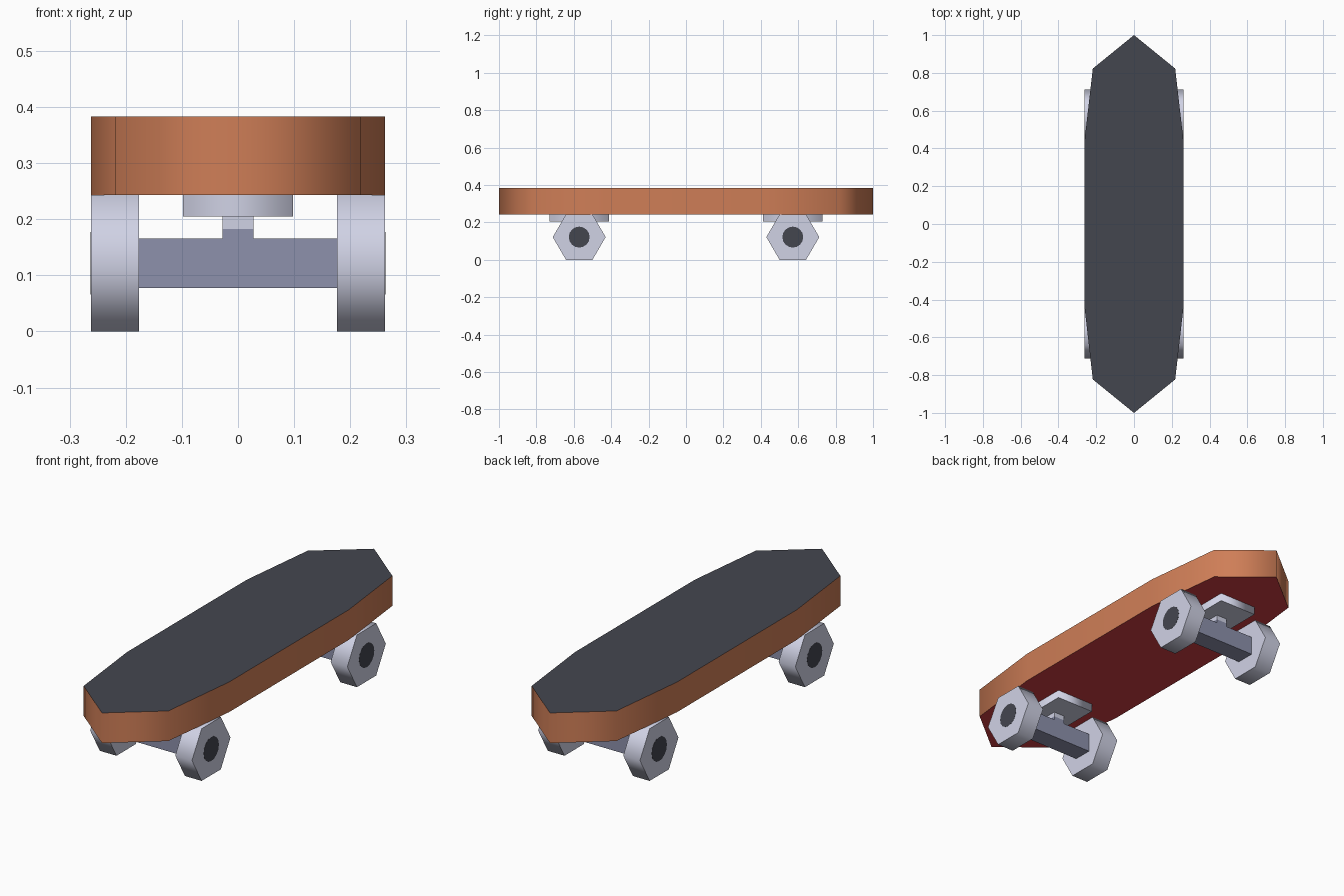
import bpy, bmesh, math

if "Cube" in bpy.data.objects:
    bpy.data.objects.remove(bpy.data.objects["Cube"])


def material(name, rgb):
    m = bpy.data.materials.new(name)
    lin = [((c / 255 + 0.055) / 1.055) ** 2.4 for c in rgb]
    m.diffuse_color = (*lin, 1)
    m.use_nodes = True
    m.node_tree.nodes["Principled BSDF"].inputs["Base Color"].default_value = m.diffuse_color
    return m


GRIP = material("dark grip", (68, 70, 79))
WOOD = material("orange wood", (207, 126, 87))
RED = material("deep red", (208, 60, 66))
METAL = material("light metal", (208, 210, 229))
AXLE = material("blue grey metal", (141, 145, 172))


def prism(name, outline, start, end, mats, axis="z", offset=(0, 0, 0), smooth=True):
    """Extrude a flat outline along z (outline = x, y) or x (outline = y, z)."""
    bm = bmesh.new()

    def place(p, h):
        co = (p[0], p[1], h) if axis == "z" else (h, p[0], p[1])
        return bm.verts.new([a + b for a, b in zip(co, offset)])
    lo = [place(p, start) for p in outline]
    hi = [place(p, end) for p in outline]
    caps = [bm.faces.new(lo[::-1]), bm.faces.new(hi)]
    n = len(outline)
    for i in range(n):
        f = bm.faces.new((lo[i], lo[(i + 1) % n], hi[(i + 1) % n], hi[i]))
        f.smooth = smooth
    # Flat caps with sharp rims, sides shaded round
    for cap in caps:
        for e in cap.edges:
            e.smooth = False
    bmesh.ops.recalc_face_normals(bm, faces=bm.faces[:])
    if len(mats) == 3:  # side, top, bottom
        for f in bm.faces:
            f.material_index = 1 if f.normal.z > 0.5 else 2 if f.normal.z < -0.5 else 0
    me = bpy.data.meshes.new(name)
    bm.to_mesh(me)
    bm.free()
    for m in mats:
        me.materials.append(m)
    ob = bpy.data.objects.new(name, me)
    bpy.context.collection.objects.link(ob)
    return ob


def ring(n, rx, ry):
    return [(rx * math.cos(math.tau * i / n), ry * math.sin(math.tau * i / n))
            for i in range(n)]


def rect(a, b):
    return [(-a, -b), (a, -b), (a, b), (-a, b)]


# Deck with pointed ends
half = [(0, -1), (0.218, -0.823), (0.262, -0.44), (0.262, 0.44), (0.218, 0.823)]
deck = half + [(-x, -y) for x, y in half]
prism("deck", deck, 0.243, 0.383, [WOOD, GRIP, RED])

WHEEL_Z = 0.1215
for end, y in (("front", -0.571), ("back", 0.571)):
    # Truck: base plate, pin, neck and axle
    at = (0, y, 0)
    prism(end + "_base_plate", rect(0.098, 0.158), 0.205, 0.243, [METAL], offset=at)
    prism(end + "_pin", rect(0.028, 0.045), 0.183, 0.205, [METAL], offset=at, smooth=False)
    prism(end + "_neck", rect(0.028, 0.045), 0.166, 0.183, [AXLE], offset=at, smooth=False)
    hub_at = (0, y, WHEEL_Z)
    prism(end + "_axle", rect(0.045, 0.0445), -0.176, 0.176, [AXLE], "x", hub_at, False)
    # Hexagonal wheels with dark hub discs
    for side, s in (("left", -1), ("right", 1)):
        prism(f"{end}_{side}_wheel", ring(6, 0.1415, 0.1403), s * 0.176, s * 0.262,
              [METAL], "x", hub_at)
        prism(f"{end}_{side}_hub", ring(16, 0.056, 0.056), s * 0.261, s * 0.2626,
              [GRIP], "x", hub_at)
